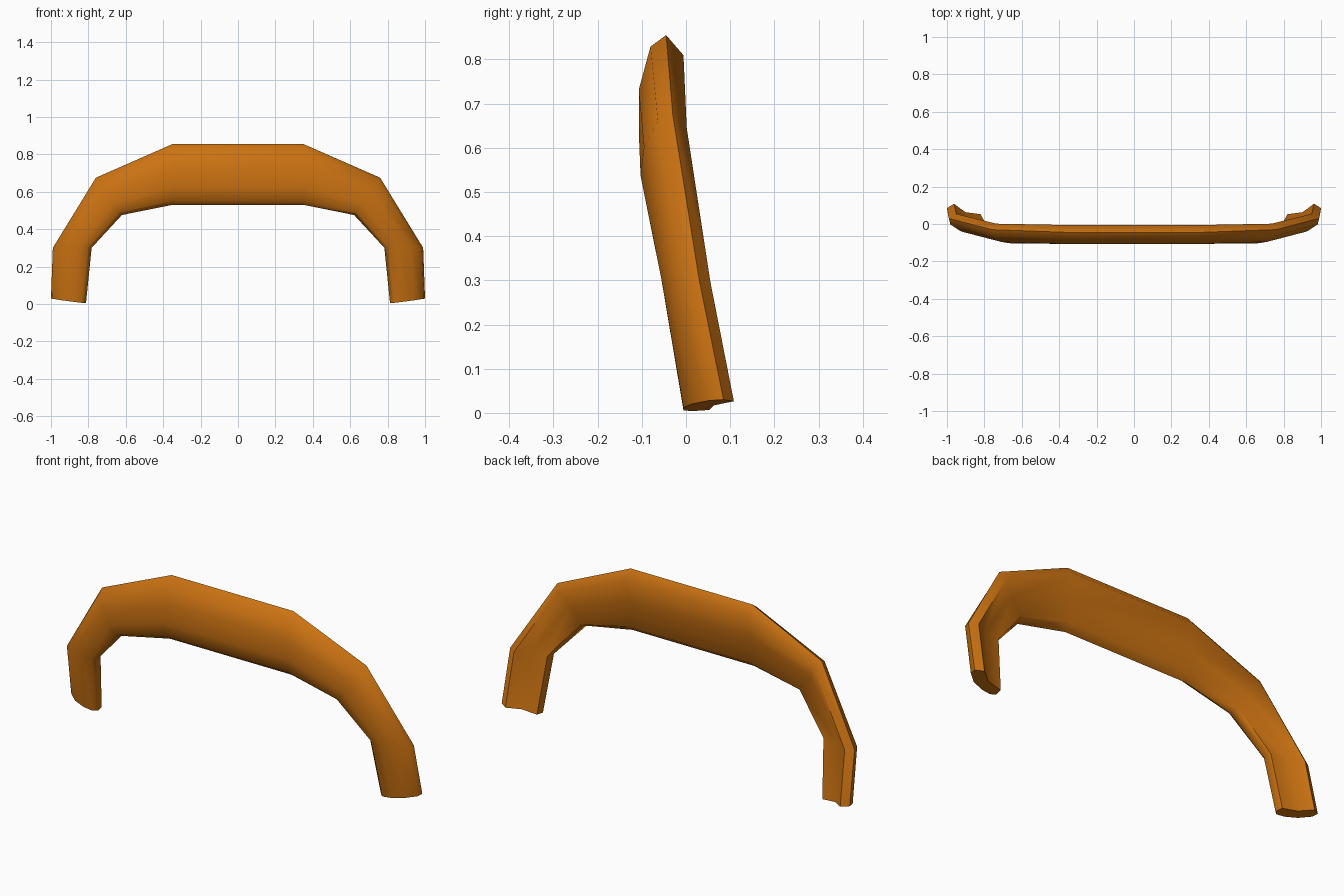
import bpy
import bmesh
import math
from mathutils import Vector

if "Cube" in bpy.data.objects:
    bpy.data.objects.remove(bpy.data.objects["Cube"], do_unlink=True)

orange = bpy.data.materials.new("burnt_orange")
colour = (0.6, 0.17, 0.006, 1)
orange.diffuse_color = colour
orange.use_nodes = True
orange.node_tree.nodes["Principled BSDF"].inputs["Base Color"].default_value = colour

# Cross-section: position from inner to outer edge, depth towards the front
profile = [(0, 0.01), (0.07, 0.04), (0.3, 0.058), (0.62, 0.06), (0.92, 0.035),
           (1, 0), (0.86, -0.04), (0.5, -0.012), (0.1, -0.03)]

# Stations along one half: inner edge, outer edge, front direction, thickness
half = [
    ((0.35, -0.05, 0.53), (0.35, -0.045, 0.855), (0, -1, 0), 1),
    ((0.62, -0.06, 0.475), (0.76, -0.03, 0.675), (0.1, -1, 0.05), 0.9),
    ((0.78, -0.025, 0.3), (0.99, 0.03, 0.3), (0.3, -1, 0.05), 0.85),
    ((0.81, 0.022, 0.004), (1.0, 0.085, 0.03), (0.35, -1, 0), 0.85),
]


def section(inner, outer, front, thick, side):
    """Points of one cross-section, on the left (1) or right (-1)."""
    a, b, n = Vector(inner), Vector(outer), Vector(front).normalized()
    points = [a.lerp(b, u) + n * (v * thick) for u, v in profile]
    lo, hi = sorted((inner[0], outer[0]))
    for p in points:
        if hi > lo:
            p.x = min(max(p.x, lo), hi)
        p.z = max(p.z, 0)
        p.x *= side
    return points


# Arched band: skin the sections from the right foot to the left foot
bm = bmesh.new()
stations = [section(*s, -1) for s in reversed(half)] + [section(*s, 1) for s in half]
rings = [[bm.verts.new(p) for p in points] for points in stations]
count = len(profile)
for r, s in zip(rings, rings[1:]):
    for i in range(count):
        j = (i + 1) % count
        bm.faces.new((r[i], r[j], s[j], s[i]))

# Feet ends
bm.faces.new(rings[0])
bm.faces.new(rings[-1])
bmesh.ops.recalc_face_normals(bm, faces=bm.faces)

mesh = bpy.data.meshes.new("arched_band")
bm.to_mesh(mesh)
bm.free()
mesh.materials.append(orange)
band = bpy.data.objects.new("arched_band", mesh)
bpy.context.collection.objects.link(band)
bpy.context.view_layer.objects.active = band
band.select_set(True)
bpy.ops.object.shade_smooth_by_angle(angle=math.radians(65))
